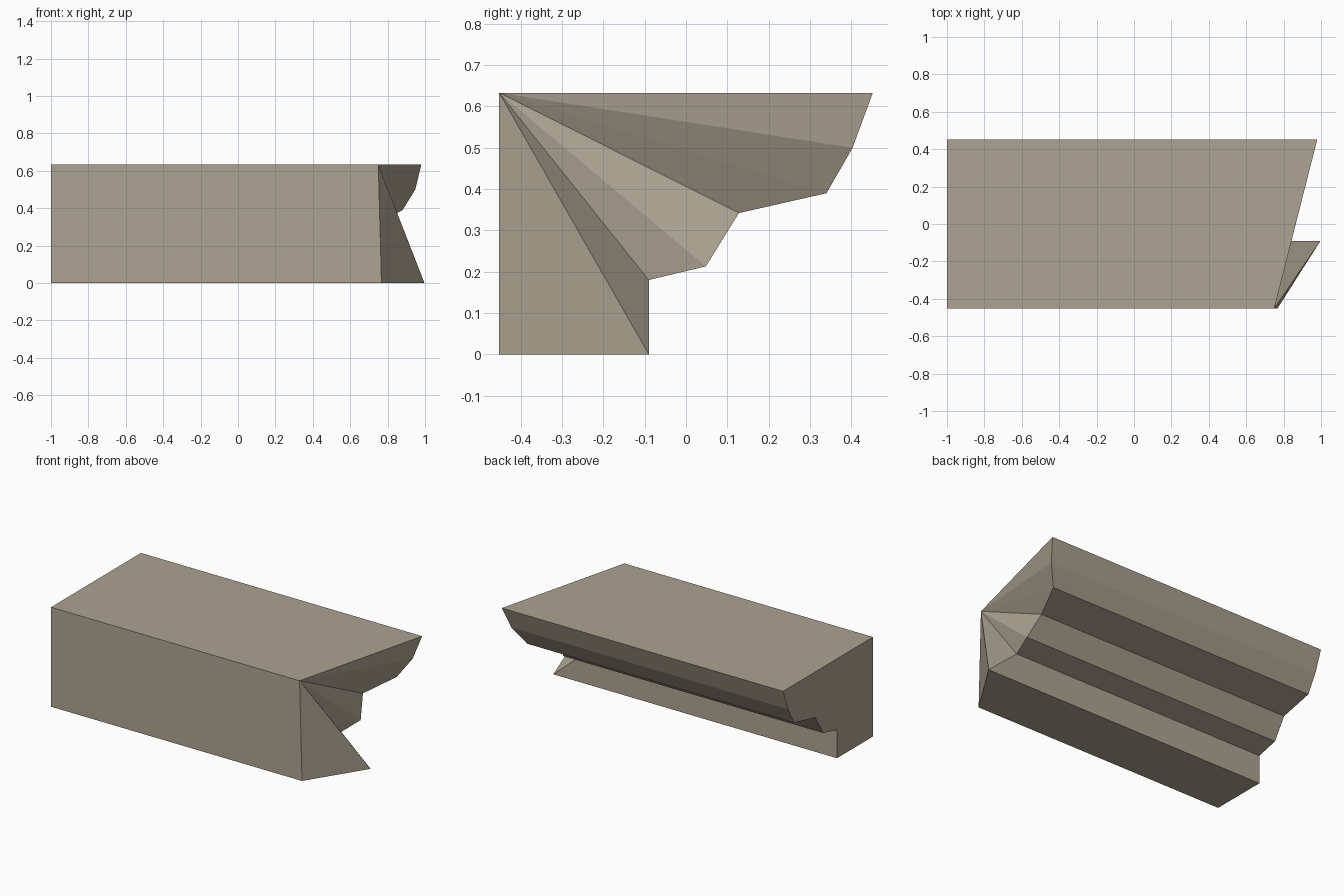
import bpy
import bmesh

cube = bpy.data.objects.get("Cube")
if cube:
    bpy.data.objects.remove(cube, do_unlink=True)

# Single stone colour
stone = bpy.data.materials.new("warm_grey_stone")
stone.use_nodes = True
colour = (0.418, 0.371, 0.287, 1.0)
stone.diffuse_color = colour
stone.node_tree.nodes["Principled BSDF"].inputs["Base Color"].default_value = colour

# Moulding profile (y, z) with the x where the uneven right-hand cut meets it
LEFT_X = -1.0
profile = [
    (-0.452, 0.633, 0.75),   # front top
    (-0.452, 0.0, 0.767),    # front bottom
    (-0.09, 0.0, 0.997),     # projecting bottom corner
    (-0.09, 0.18, 0.79),
    (0.048, 0.213, 0.83),
    (0.128, 0.342, 0.79),
    (0.34, 0.39, 0.88),
    (0.403, 0.5, 0.948),
    (0.452, 0.633, 0.98),    # back top
]

bm = bmesh.new()
flat_end = [bm.verts.new((LEFT_X, y, z)) for y, z, x in profile]
cut_end = [bm.verts.new((x, y, z)) for y, z, x in profile]
count = len(profile)

# Long faces and the square end
for i in range(count):
    j = (i + 1) % count
    bm.faces.new((flat_end[i], flat_end[j], cut_end[j], cut_end[i]))
bm.faces.new(flat_end)

# Broken end, fanned out from the front top corner
for i in range(1, count - 1):
    bm.faces.new((cut_end[0], cut_end[i], cut_end[i + 1]))

bmesh.ops.recalc_face_normals(bm, faces=bm.faces)
mesh = bpy.data.meshes.new("cornice_block")
bm.to_mesh(mesh)
bm.free()
mesh.materials.append(stone)
block = bpy.data.objects.new("cornice_block", mesh)
bpy.context.collection.objects.link(block)
